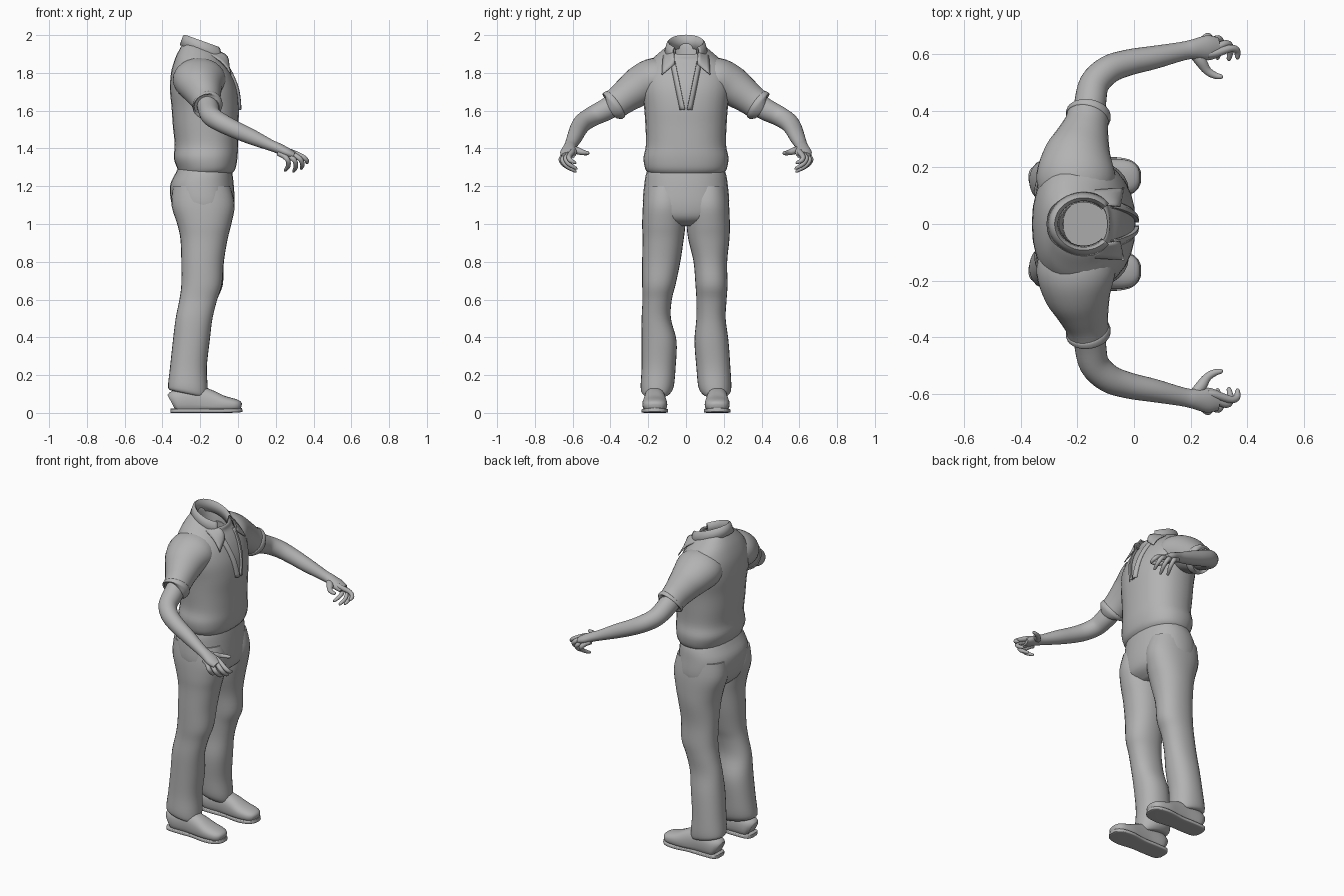
import bpy, bmesh, math
from mathutils import Vector
from mathutils.bvhtree import BVHTree

grey = bpy.data.materials.new("plain_grey")
grey.diffuse_color = (0.45, 0.45, 0.45, 1)
N = 28


def finish(name, bm, thick=0.0):
    bmesh.ops.recalc_face_normals(bm, faces=bm.faces)
    me = bpy.data.meshes.new(name)
    bm.to_mesh(me)
    bm.free()
    me.materials.append(grey)
    ob = bpy.data.objects.new(name, me)
    bpy.context.collection.objects.link(ob)
    bpy.context.view_layer.objects.active = ob
    ob.select_set(True)
    bpy.ops.object.shade_smooth_by_angle(angle=math.radians(50))
    ob.select_set(False)
    if thick:
        mod = ob.modifiers.new("thickness", 'SOLIDIFY')
        mod.thickness = thick
        mod.offset = 0
    return ob


def smooth_rows(rows, steps):
    """Catmull-Rom interpolation of every column of a table of sections."""
    out = []
    for i in range(len(rows) - 1):
        quad = [rows[max(i - 1, 0)], rows[i], rows[i + 1], rows[min(i + 2, len(rows) - 1)]]
        for k in range(steps):
            t = k / steps
            out.append([0.5 * (2 * b + (c - a) * t + (2 * a - 5 * b + 4 * c - d) * t * t
                               + (3 * b - a - 3 * c + d) * t ** 3) for a, b, c, d in zip(*quad)])
    return out + [list(rows[-1])]


def unit_ring(power, n=N):
    def p(v):
        return math.copysign(abs(v) ** (2 / power), v)
    return [(p(math.cos(2 * math.pi * i / n)), p(math.sin(2 * math.pi * i / n))) for i in range(n)]


def skin(name, rings):
    bm = bmesh.new()
    vs = [[bm.verts.new(p) for p in r] for r in rings]
    n = len(vs[0])
    for a, b in zip(vs, vs[1:]):
        for i in range(n):
            bm.faces.new((a[i], a[(i + 1) % n], b[(i + 1) % n], b[i]))
    bm.faces.new(vs[0])
    bm.faces.new(vs[-1])
    return finish(name, bm)


def column(name, rows, power=2.3, s=1, steps=4):
    """Stacked sections: z, back x, front x, low y, high y, slope."""
    rings = []
    for z, x0, x1, y0, y1, slope in smooth_rows(rows, steps):
        rings.append([((x0 + x1) / 2 + u * (x1 - x0) / 2, s * ((y0 + y1) / 2 + v * (y1 - y0) / 2),
                       z + slope * u * (x1 - x0) / 2) for u, v in unit_ring(power)])
    return skin(name, rings)


def tube(name, rows, s=1, power=2, steps=4, floor=None, n=N):
    """Sections along a path: x, y, z, sideways radius, upward radius."""
    rows = smooth_rows(rows, steps)
    rings = []
    for i, (x, y, z, rh, rv) in enumerate(rows):
        a, b = rows[max(i - 1, 0)], rows[min(i + 1, len(rows) - 1)]
        tan = (Vector(b[:3]) - Vector(a[:3])).normalized()
        side = tan.cross(Vector((0, 0, 1))).normalized()
        up = side.cross(tan)
        ring = []
        for u, v in unit_ring(power, n):
            p = Vector((x, y, z)) + side * u * rh + up * v * rv
            if floor is not None:
                p.z = max(p.z, floor)
            ring.append((p.x, s * p.y, p.z))
        rings.append(ring)
    return skin(name, rings)


def grid(name, rows, thick):
    bm = bmesh.new()
    vs = [[bm.verts.new(p) for p in r] for r in rows]
    for a, b in zip(vs, vs[1:]):
        for i in range(len(a) - 1):
            bm.faces.new((a[i], a[i + 1], b[i + 1], b[i]))
    return finish(name, bm, thick)


# Shirt body, with a hollow neck opening
shirt = column("shirt_body", [
    (1.26, -.31, -.04, -.19, .19, 0), (1.29, -.32, -.015, -.215, .215, 0),
    (1.35, -.34, -.003, -.225, .225, 0), (1.42, -.335, 0, -.212, .212, 0),
    (1.52, -.345, .002, -.215, .215, 0), (1.62, -.352, .005, -.222, .222, 0),
    (1.71, -.36, -.005, -.235, .235, 0), (1.79, -.355, -.03, -.232, .232, -.05),
    (1.85, -.335, -.055, -.20, .20, -.15), (1.895, -.31, -.08, -.15, .15, -.25),
    (1.925, -.285, -.085, -.108, .108, -.35), (1.925, -.265, -.095, -.09, .09, -.35),
    (1.88, -.255, -.09, -.083, .083, -.3), (1.82, -.25, -.09, -.08, .08, -.2)])
tree = BVHTree.FromPolygons([v.co for v in shirt.data.vertices],
                            [list(p.vertices) for p in shirt.data.polygons])


def on_chest(y, z, lift):
    hit = tree.ray_cast(Vector((1, y, z)), Vector((-1, 0, 0)))[0]
    return Vector((max(hit.x if hit else -.1, -.13) + lift, y, z))


# Folded collar, open at the front
profile = [(.088, -.06), (.094, -.01), (.103, .002), (.111, -.006), (.128, -.06)]
collar = []
for i in range(33):
    a = math.radians(42 + 276 * i / 32)
    collar.append([(-.178 + r * math.cos(a), .9 * r * math.sin(a),
                    1.96 + dz - .36 * r * math.cos(a)) for r, dz in profile])
grid("collar", collar, .006)

# Hips of the trousers
column("trouser_hips", [
    (1.33, -.30, -.04, -.18, .18, 0), (1.27, -.33, -.03, -.21, .21, 0),
    (1.2, -.36, -.022, -.222, .222, 0), (1.1, -.35, -.018, -.228, .228, 0),
    (1.03, -.315, -.035, -.20, .20, 0), (.99, -.26, -.09, -.12, .12, 0)])

# Trouser legs hang a little differently on each side
legs = {
    "left": (1, [(.8, -.30, -.075, .04, .218, 0), (.68, -.30, -.08, .05, .22, 0),
                 (.6, -.31, -.11, .055, .215, 0), (.5, -.33, -.135, .055, .21, 0),
                 (.38, -.345, -.15, .045, .225, 0)]),
    "right": (-1, [(.8, -.30, -.075, .03, .232, 0), (.68, -.30, -.085, .055, .232, 0),
                   (.6, -.31, -.11, .075, .23, 0), (.5, -.33, -.135, .08, .235, 0),
                   (.38, -.345, -.15, .05, .235, 0)])}
for side, (s, mid) in legs.items():
    column(side + "_trouser_leg",
           [(1.2, -.345, -.04, .01, .215, 0), (1.1, -.352, -.018, .0, .228, 0),
            (1.0, -.322, -.035, .003, .232, 0), (.92, -.305, -.055, .012, .23, 0)] + mid +
           [(.24, -.36, -.165, .055, .235, 0), (.14, -.37, -.16, .065, .24, -.12),
            (.105, -.365, -.165, .085, .232, -.2), (.10, -.34, -.19, .10, .21, -.2)],
           2.2, s)

    # Shoe upper and sole
    tube(side + "_shoe", [
        (-.35, .165, .05, .035, .05), (-.32, .165, .06, .055, .065), (-.22, .165, .065, .056, .075),
        (-.15, .165, .055, .06, .068), (-.08, .165, .045, .066, .047), (-.02, .165, .04, .06, .035),
        (.008, .165, .036, .043, .026), (.018, .165, .034, .02, .014)], s, 2.4, floor=.018)
    tube(side + "_sole", [
        (-.357, .165, .011, .03, .011), (-.335, .165, .011, .056, .011), (-.25, .165, .011, .06, .011),
        (-.17, .165, .011, .059, .011), (-.08, .165, .011, .071, .011), (-.02, .165, .012, .064, .011),
        (.01, .165, .014, .045, .011), (.023, .165, .016, .02, .01)], s, 6)

    # Sleeve with a turned hem
    tube(side + "_sleeve", [
        (-.20, .08, 1.765, .12, .10), (-.205, .16, 1.765, .14, .115), (-.20, .23, 1.738, .125, .108),
        (-.185, .29, 1.698, .10, .095), (-.17, .345, 1.657, .08, .083),
        (-.162, .385, 1.628, .074, .08)], s)
    tube(side + "_sleeve_hem", [
        (-.164, .372, 1.637, .074, .08), (-.163, .376, 1.634, .079, .085),
        (-.160, .390, 1.623, .078, .084), (-.160, .393, 1.621, .06, .065)], s)

    # Bare arm and hand
    tube(side + "_arm", [
        (-.165, .36, 1.645, .055, .06), (-.155, .425, 1.605, .056, .058),
        (-.14, .495, 1.57, .053, .053), (-.09, .545, 1.537, .05, .05),
        (-.02, .57, 1.502, .046, .046), (.07, .588, 1.462, .041, .041),
        (.17, .61, 1.418, .033, .03), (.21, .617, 1.402, .035, .028),
        (.26, .622, 1.378, .044, .026), (.295, .623, 1.362, .036, .02)], s)
    for finger, (x, y, z, tx, ty, tz) in {
            "index": (.29, .598, 1.378, .365, .588, 1.325), "middle": (.288, .615, 1.368, .335, .583, 1.295),
            "ring": (.268, .632, 1.36, .295, .588, 1.28), "little": (.24, .64, 1.362, .25, .598, 1.285)}.items():
        kx, ky, kz = x + .45 * (tx - x) + .018, y + .022, z - .022
        tube(f"{side}_{finger}_finger", [
            (x - .03, y, z + .012, .012, .012), (x, y + .006, z, .015, .015), (kx, ky, kz, .013, .013),
            ((kx + tx) / 2 + .01, (ky + ty) / 2 + .008, (kz + tz) / 2 - .004, .012, .012),
            (tx, ty, tz, .008, .008), (tx - .003, ty - .006, tz - .002, .002, .002)], s, n=12)
    tube(side + "_thumb", [
        (.205, .605, 1.40, .015, .015), (.235, .575, 1.388, .02, .019), (.258, .542, 1.378, .015, .014),
        (.285, .525, 1.375, .012, .011), (.308, .52, 1.376, .008, .008),
        (.314, .52, 1.376, .002, .002)], s, n=14)

    # Collar leaf lying on the chest
    a, b = Vector((-.093, s * .065, 1.91)), Vector((-.17, s * .118, 1.905))
    c, d = on_chest(s * .128, 1.79, .018), on_chest(s * .06, 1.845, .02)
    leaf = []
    for i in range(7):
        p, q = a.lerp(d, i / 6), b.lerp(c, i / 6)
        bulge = Vector((.014, 0, .01)) * math.sin(math.pi * i / 6)
        leaf.append([p.lerp(q, j / 4) + bulge for j in range(5)])
    grid(side + "_collar_leaf", leaf, .006)

    # Open placket edge running down to the chest
    edge = []
    for i in range(13):
        t = i / 12
        y, z = .058 * (1 - t) + .006 * t, 1.86 - .255 * t
        edge.append([on_chest(s * (y + w), z, h) for w, h in ((0, -.004), (.001, .012), (.014, .011), (.026, 0))])
    grid(side + "_placket", edge, .004)
